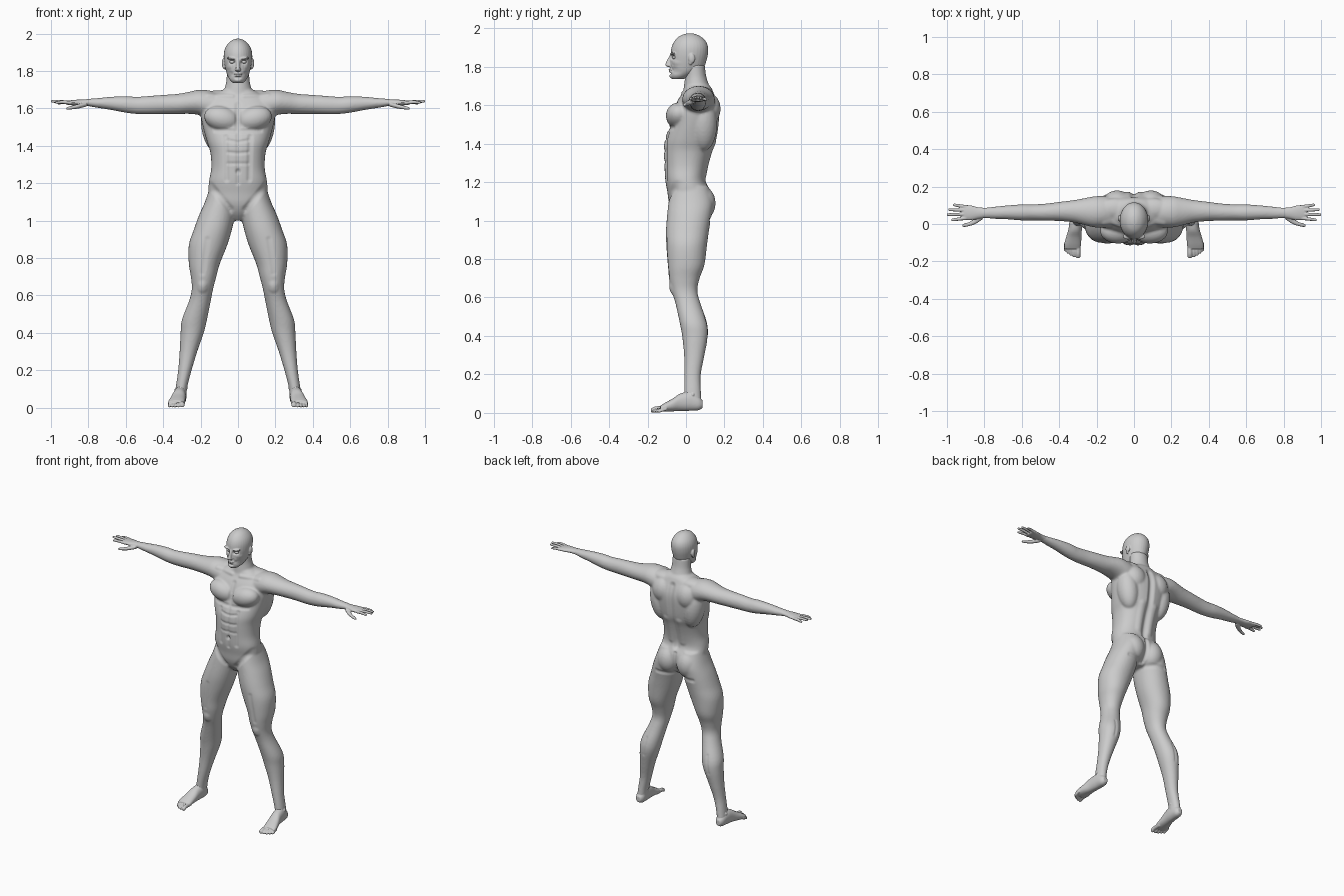
import bpy, bmesh, math
from mathutils import Vector, Matrix


def catmull(a, b, c, d, t):
    return tuple(0.5 * (2*q + (r-p)*t + (2*p - 5*q + 4*r - s)*t*t + (3*q - p - 3*r + s)*t**3)
                 for p, q, r, s in zip(a, b, c, d))


def loft(bm, axis, rings, mirror=False, power=2.0, seg=32, sub=4):
    """Closed skin over rings (position along axis, centre u, centre v, radius u, radius v)."""
    path = []
    for i in range(len(rings) - 1):
        a, b, c, d = rings[max(i-1, 0)], rings[i], rings[i+1], rings[min(i+2, len(rings)-1)]
        path += [catmull(a, b, c, d, k / sub) for k in range(sub)]
    path.append(rings[-1])
    for side in ((1, -1) if mirror else (1,)):
        loops = []
        for p, cu, cv, ru, rv in path:
            loop = []
            for k in range(seg):
                t = 2 * math.pi * k / seg
                c, s = math.cos(t), math.sin(t)
                u = cu + max(ru, .002) * math.copysign(abs(c) ** (2 / power), c)
                v = cv + max(rv, .002) * math.copysign(abs(s) ** (2 / power), s)
                x, y, z = {'X': (p, u, v), 'Y': (u, p, v), 'Z': (u, v, p)}[axis]
                loop.append(bm.verts.new((x * side, y, z)))
            loops.append(loop)
        for l0, l1 in zip(loops, loops[1:]):
            for k in range(seg):
                n = (k + 1) % seg
                bm.faces.new((l0[k], l0[n], l1[n], l1[k]))
        bm.faces.new(loops[0])
        bm.faces.new(loops[-1])


def blob(bm, centre, radii, mirror=True, tilt=0.0):
    """Ellipsoid muscle mass, tilted about y."""
    for side in ((1, -1) if mirror else (1,)):
        m = (Matrix.Translation((centre[0] * side, centre[1], centre[2]))
             @ Matrix.Rotation(tilt * side, 4, 'Y') @ Matrix.Diagonal((*radii, 1)))
        bmesh.ops.create_uvsphere(bm, u_segments=24, v_segments=16, radius=1, matrix=m)


def finish(name, bm, voxel, smooth, strokes=()):
    """Fuse the masses, smooth them, then carve or raise strokes on front (-1) or back (+1)."""
    bmesh.ops.recalc_face_normals(bm, faces=bm.faces)
    mesh = bpy.data.meshes.new(name)
    bm.to_mesh(mesh)
    bm.free()
    ob = bpy.data.objects.new(name, mesh)
    bpy.context.collection.objects.link(ob)
    bpy.context.view_layer.objects.active = ob
    ob.select_set(True)
    r = ob.modifiers.new("fuse", 'REMESH')
    r.mode, r.voxel_size = 'VOXEL', voxel
    s = ob.modifiers.new("soften", 'SMOOTH')
    s.factor, s.iterations = 0.5, smooth
    for m in ("fuse", "soften"):
        bpy.ops.object.modifier_apply(modifier=m)
    data = [(v, v.co.copy(), v.normal.copy()) for v in ob.data.vertices]
    for face, x0, z0, x1, z1, rad, depth in strokes:
        a, d = Vector((x0, z0)), Vector((x1 - x0, z1 - z0))
        for v, co, no in data:
            if no.y * face < 0.1 or not min(z0, z1) - rad < co.z < max(z0, z1) + rad:
                continue
            q = Vector((abs(co.x), co.z)) - a
            t = min(max(q.dot(d) / max(d.length_squared, 1e-9), 0), 1)
            w = 1 - (q - d * t).length_squared / rad ** 2
            if w > 0:
                v.co += no * depth * w * w * abs(no.y)
    for p in ob.data.polygons:
        p.use_smooth = True
    ob.select_set(False)
    return ob


# Body: torso, neck, legs and arms
bm = bmesh.new()
loft(bm, 'Z', [(1.0, 0, .02, .03, .05), (1.04, 0, .02, .08, .085), (1.09, 0, .02, .15, .108),
               (1.15, 0, .015, .158, .112), (1.21, 0, -.003, .155, .105), (1.28, 0, 0, .143, .112),
               (1.36, 0, .01, .147, .125), (1.42, 0, .024, .165, .134), (1.5, 0, .043, .187, .127),
               (1.57, 0, .053, .2, .12), (1.62, 0, .058, .195, .104), (1.66, 0, .062, .16, .083),
               (1.69, 0, .062, .1, .07), (1.71, 0, .057, .06, .055)], power=2.3, seg=48)
loft(bm, 'Z', [(1.64, 0, .06, .08, .078), (1.7, 0, .055, .072, .066),
               (1.75, 0, .05, .062, .055), (1.81, 0, .045, .06, .053)])
loft(bm, 'Z', [(1.18, .08, .02, .07, .095), (1.1, .095, .025, .082, .115), (1.03, .112, .018, .096, .116),
               (.95, .135, .008, .102, .112), (.87, .16, .003, .103, .106), (.77, .18, 0, .083, .096),
               (.7, .184, -.009, .068, .08), (.635, .19, -.008, .057, .067), (.57, .204, .01, .058, .065),
               (.47, .233, .038, .067, .071), (.4, .245, .047, .062, .067), (.3, .265, .043, .047, .053),
               (.2, .284, .034, .036, .043), (.12, .3, .034, .031, .043), (.06, .308, .036, .03, .044)],
     mirror=True, power=2.1)
loft(bm, 'X', [(.08, .06, 1.61, .08, .06), (.15, .065, 1.62, .085, .075), (.21, .065, 1.632, .083, .067),
               (.26, .066, 1.63, .073, .059), (.32, .068, 1.624, .06, .054), (.4, .067, 1.621, .051, .051),
               (.47, .063, 1.618, .046, .049), (.54, .062, 1.616, .043, .046), (.6, .062, 1.621, .043, .044),
               (.68, .062, 1.627, .037, .035), (.75, .06, 1.629, .032, .026), (.81, .059, 1.632, .027, .018),
               (.83, .059, 1.632, .025, .013)], mirror=True)
blob(bm, (.085, -.038, 1.545), (.098, .067, .066), tilt=-.25)   # chest muscles
blob(bm, (.075, .073, 1.09), (.077, .081, .095))                # buttocks
blob(bm, (.1, .08, 1.66), (.1, .058, .037))                     # trapezius
blob(bm, (.128, .09, 1.5), (.068, .072, .14), tilt=.15)         # side back muscles
blob(bm, (.09, .105, 1.58), (.08, .075, .09))                   # shoulder blades
finish("body", bm, .007, 5, [
    (-1, 0, 1.46, 0, 1.2, .016, -.006), (-1, .066, 1.45, .06, 1.22, .02, -.006),
    (-1, 0, 1.42, .055, 1.43, .013, -.005), (-1, 0, 1.36, .055, 1.365, .013, -.005),
    (-1, 0, 1.305, .055, 1.305, .013, -.004), (-1, 0, 1.265, 0, 1.26, .016, -.012),
    (-1, 0, 1.62, 0, 1.48, .022, -.008), (-1, .02, 1.478, .12, 1.482, .018, -.006),
    (-1, .15, 1.19, .04, 1.06, .025, -.007), (-1, .03, 1.665, .16, 1.672, .016, .006),
    (-1, .19, .65, .19, .64, .035, .008), (-1, .165, .9, .19, .72, .02, -.004),
    (1, 0, 1.64, 0, 1.2, .03, -.014), (1, 0, 1.16, 0, 1.02, .018, -.012),
    (1, .05, 1.4, .045, 1.24, .03, .006), (1, .04, 1.0, .14, 1.005, .02, -.006),
    (1, .235, .5, .25, .38, .012, -.004)])

# Head with brow, nose, lips, chin and ears
bm = bmesh.new()
loft(bm, 'Z', [(1.735, 0, -.042, .025, .03), (1.75, 0, -.03, .042, .052), (1.775, 0, -.006, .056, .076),
               (1.8, 0, .006, .064, .089), (1.83, 0, .012, .071, .094), (1.865, 0, .017, .076, .097),
               (1.9, 0, .02, .075, .095), (1.93, 0, .021, .065, .083), (1.955, 0, .02, .045, .059),
               (1.969, 0, .02, .022, .03), (1.973, 0, .02, .006, .007)])
loft(bm, 'Z', [(1.865, 0, -.072, .008, .01), (1.84, 0, -.082, .009, .013), (1.815, 0, -.09, .012, .017),
               (1.806, 0, -.089, .015, .018), (1.799, 0, -.083, .012, .012)])
blob(bm, (.03, -.066, 1.867), (.03, .017, .008), tilt=-.1)
blob(bm, (0, -.078, 1.784), (.023, .014, .005), mirror=False)
blob(bm, (0, -.077, 1.775), (.02, .014, .005), mirror=False)
blob(bm, (0, -.068, 1.752), (.023, .019, .014), mirror=False)
blob(bm, (.077, .03, 1.842), (.01, .017, .026))
blob(bm, (.074, .023, 1.822), (.008, .009, .014))
finish("head", bm, .0035, 3, [
    (-1, .026, 1.848, .037, 1.848, .017, -.014), (-1, 0, 1.779, .022, 1.779, .004, -.004),
    (-1, .018, 1.803, .03, 1.78, .01, -.003), (-1, 0, 1.764, .012, 1.764, .008, -.004),
    (-1, .046, 1.822, .05, 1.82, .018, .004), (-1, .042, 1.785, .045, 1.775, .02, -.005)])

# Eyes
bm = bmesh.new()
blob(bm, (.031, -.058, 1.848), (.014, .014, .009))
finish("eyes", bm, .002, 1)

# Hands: palm, four fingers and thumb
bm = bmesh.new()
loft(bm, 'X', [(.78, .06, 1.631, .026, .019), (.83, .059, 1.632, .03, .016), (.87, .06, 1.631, .039, .015),
               (.905, .062, 1.63, .04, .012), (.918, .063, 1.63, .037, .009)], mirror=True)
for y0, y1, z1, tip in [(.031, .022, 1.632, .977), (.052, .05, 1.638, 1.001),
                        (.073, .077, 1.637, .993), (.092, .102, 1.628, .967)]:
    mid = (.895 + tip) / 2
    loft(bm, 'X', [(.895, y0, 1.63, .0095, .01), (mid, (y0 + y1) / 2, (1.635 + z1) / 2, .009, .009),
                   (tip - .006, y1, z1, .0075, .007), (tip, y1, z1, .004, .004)], mirror=True, seg=12)
loft(bm, 'X', [(.81, .04, 1.622, .016, .012), (.85, .015, 1.612, .016, .012), (.88, 0, 1.606, .011, .01),
               (.908, -.007, 1.601, .009, .008), (.918, -.009, 1.6, .004, .004)], mirror=True, seg=16)
finish("hands", bm, .0035, 2)

# Feet: heel to ball, ankle bones and five toes
bm = bmesh.new()
loft(bm, 'Z', [(.15, .294, .034, .03, .041), (.1, .303, .034, .03, .042), (.05, .308, .036, .031, .046)],
     mirror=True)
loft(bm, 'Y', [(.087, .308, .045, .016, .018), (.065, .308, .05, .029, .036), (.02, .31, .06, .034, .049),
               (-.03, .315, .055, .036, .045), (-.07, .322, .041, .041, .033),
               (-.11, .328, .029, .045, .023), (-.133, .33, .022, .042, .016)], mirror=True, power=2.2)
blob(bm, (.305, .035, .1), (.037, .016, .016), tilt=.2)
for x, tip, r in [(.299, -.182, .0135), (.32, -.177, .0095), (.337, -.169, .009),
                  (.352, -.158, .009), (.366, -.146, .0085)]:
    loft(bm, 'Y', [(-.1, x, .022, r, r), (tip + .03, x, r + .008, r * .95, r), (tip + .008, x, r + .001, r, r),
                   (tip, x, r, r * .6, r * .6)], mirror=True, seg=12)
finish("feet", bm, .0035, 2)
